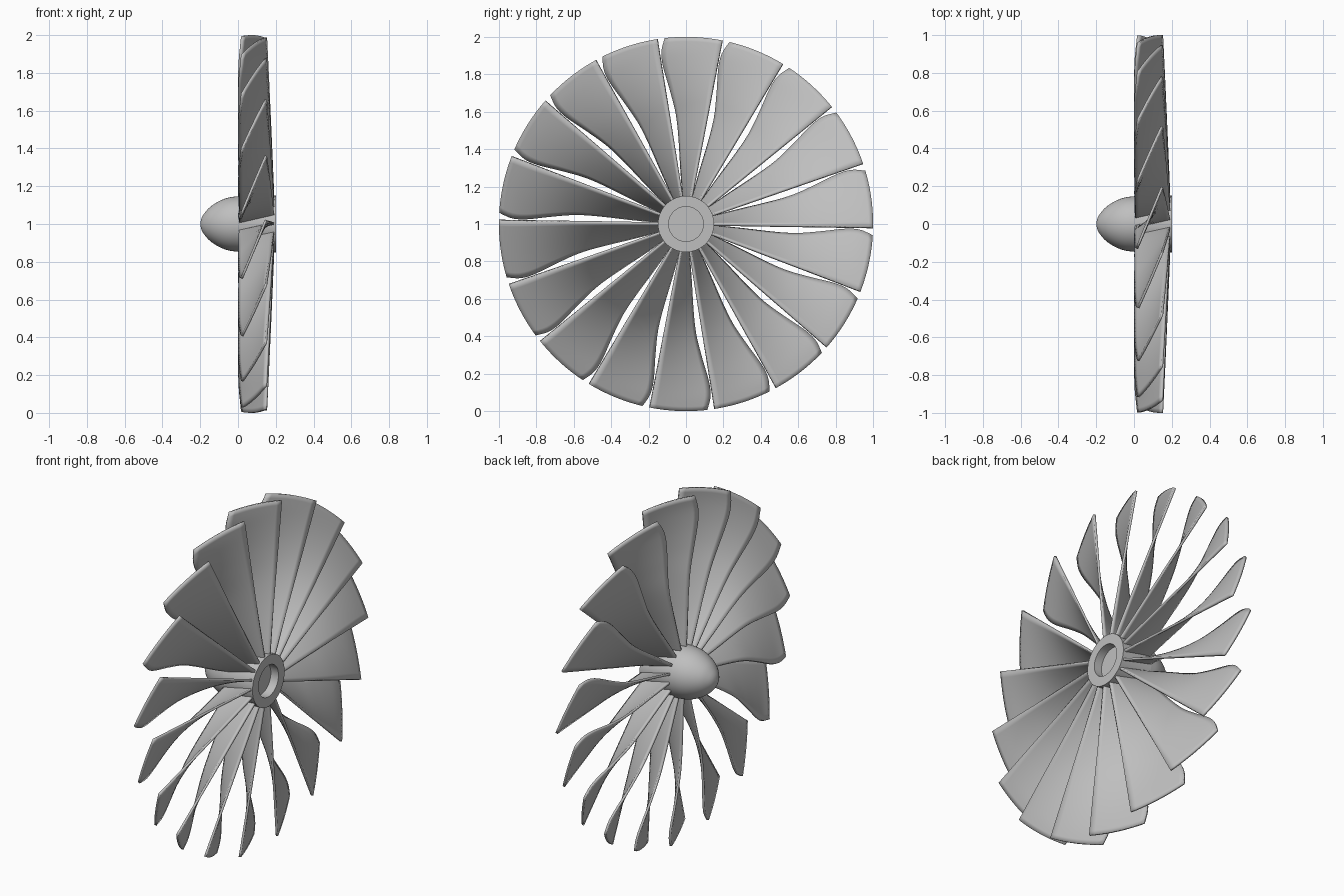
import bpy, bmesh, math
from mathutils import Matrix

cube = bpy.data.objects.get("Cube")
if cube:
    bpy.data.objects.remove(cube, do_unlink=True)

grey = bpy.data.materials.new("light_grey")
grey.use_nodes = True
colour = (0.52, 0.52, 0.52, 1)
grey.diffuse_color = colour
grey.node_tree.nodes["Principled BSDF"].inputs["Base Color"].default_value = colour

BLADES = 18
AXIS_Z = 1.0


def curve(points, t):
    """Smooth (Catmull-Rom) interpolation through (t, value) points."""
    n = len(points)
    i = max(k for k in range(n - 1) if k == 0 or points[k][0] <= t)
    (t0, v0), (t1, v1) = points[i], points[i + 1]
    u = (t - t0) / (t1 - t0)

    def slope(k):
        a, b = points[max(k - 1, 0)], points[min(k + 1, n - 1)]
        return (b[1] - a[1]) / (b[0] - a[0]) * (t1 - t0)

    return ((2 * u**3 - 3 * u**2 + 1) * v0 + (u**3 - 2 * u**2 + u) * slope(i)
            + (3 * u**2 - 2 * u**3) * v1 + (u**3 - u**2) * slope(i + 1))


def add_object(name, mesh):
    obj = bpy.data.objects.new(name, mesh)
    bpy.context.collection.objects.link(obj)
    obj.location.z = AXIS_Z
    return obj


def smooth(obj):
    bpy.ops.object.select_all(action='DESELECT')
    obj.select_set(True)
    bpy.context.view_layer.objects.active = obj
    bpy.ops.object.shade_smooth_by_angle(angle=math.radians(35))


def lathe(name, profile, steps=64):
    """Turn a profile of (x, radius) points around the x axis."""
    bm = bmesh.new()
    verts = [bm.verts.new((x, 0, r)) for x, r in profile]
    edges = [bm.edges.new(pair) for pair in zip(verts, verts[1:])]
    bmesh.ops.spin(bm, geom=verts + edges, cent=(0, 0, 0), axis=(1, 0, 0),
                   angle=math.tau, steps=steps)
    bmesh.ops.remove_doubles(bm, verts=bm.verts, dist=1e-5)
    bmesh.ops.recalc_face_normals(bm, faces=bm.faces)
    mesh = bpy.data.meshes.new(name)
    bm.to_mesh(mesh)
    bm.free()
    mesh.materials.append(grey)
    smooth(add_object(name, mesh))


# Nose cone: rounded ogive
nose = [(0, 0), (0.022, 0.027), (0.052, 0.062), (0.085, 0.1), (0.118, 0.137),
        (0.138, 0.165), (0.147, 0.2)]
ogive = [(-0.2, 0), (-0.195, 0.026), (-0.18, 0.054), (-0.15, 0.088),
         (-0.1, 0.121), (-0.05, 0.14), (0, 0.147)]
samples = [(-0.2 + 0.2 * (k / 24) ** 2, 0) for k in range(25)]
lathe("nose_cone", [(x, max(0, curve(ogive, x))) for x, _ in samples] + [(0, 0)])

# Hub: drum with a round recess in its rear face
lathe("hub", [(0, 0), (0, 0.147), (0.2, 0.15), (0.2, 0.093), (0.15, 0.093), (0.15, 0)])

# Blade: twisted sheet between a radial trailing edge and a wavy leading edge
sweep = [(0.13, 16.5), (0.3, 16), (0.45, 15.6), (0.58, 16), (0.72, 17.8),
         (0.85, 19.3), (0.93, 19.2), (1, 17.6)]
lead_x = [(0.13, 0.006), (0.6, 0.006), (0.85, 0.008), (1, 0.022)]
ROWS, COLS = 36, 10
bm = bmesh.new()
grid = []
for i in range(ROWS + 1):
    r = 0.13 + 0.87 * i / ROWS
    row = []
    for j in range(COLS + 1):
        u = j / COLS
        angle = math.radians(11.2 - curve(sweep, r) * (1 - u))
        front = curve(lead_x, r)
        back = 0.198 - 0.05 * r
        row.append(bm.verts.new((front + (back - front) * u,
                                 r * math.sin(angle), r * math.cos(angle))))
    grid.append(row)
for a, b in zip(grid, grid[1:]):
    for j in range(COLS):
        bm.faces.new((a[j], a[j + 1], b[j + 1], b[j]))
blade_mesh = bpy.data.meshes.new("blade")
bmesh.ops.recalc_face_normals(bm, faces=bm.faces)
bm.to_mesh(blade_mesh)
bm.free()
blade_mesh.materials.append(grey)

for k in range(BLADES):
    blade = add_object(f"blade_{k + 1}", blade_mesh.copy())
    blade.rotation_euler.x = -math.tau * k / BLADES
    solid = blade.modifiers.new("thickness", 'SOLIDIFY')
    solid.thickness = 0.013
    solid.offset = 0
    smooth(blade)
